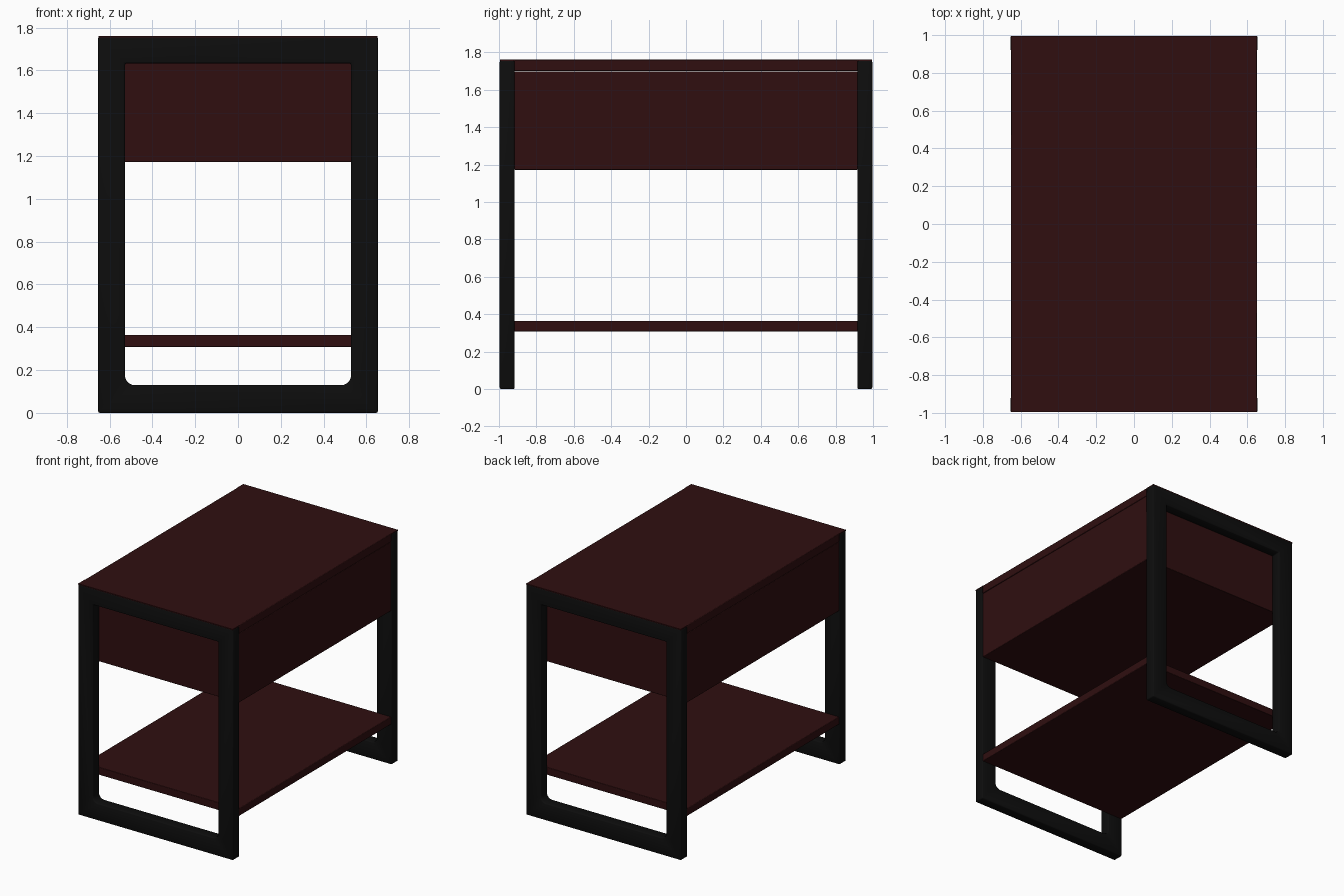
import bpy, bmesh, math

if "Cube" in bpy.data.objects:
    bpy.data.objects.remove(bpy.data.objects["Cube"])


def material(name, rgb):
    m = bpy.data.materials.new(name)
    m.diffuse_color = (*rgb, 1)
    m.use_nodes = True
    m.node_tree.nodes["Principled BSDF"].inputs["Base Color"].default_value = m.diffuse_color
    return m


RED = material("dark red wood", (0.029, 0.0045, 0.005))
BLACK = material("black metal", (0.004, 0.004, 0.004))


def finish(ob, mat, bevel):
    ob.data.materials.append(mat)
    bpy.context.collection.objects.link(ob)
    if bevel:
        b = ob.modifiers.new("soft edges", 'BEVEL')
        b.width, b.segments, b.limit_method = bevel, 2, 'ANGLE'
        b.angle_limit = math.radians(40)
    bpy.ops.object.select_all(action='DESELECT')
    ob.select_set(True)
    bpy.context.view_layer.objects.active = ob
    bpy.ops.object.shade_smooth_by_angle(angle=math.radians(35))


def box(name, lo, hi, mat, bevel=0.0):
    bm = bmesh.new()
    bmesh.ops.create_cube(bm, size=1)
    for v in bm.verts:
        v.co = [(a + b) / 2 + c * (b - a) for a, b, c in zip(lo, hi, v.co)]
    me = bpy.data.meshes.new(name)
    bm.to_mesh(me)
    bm.free()
    finish(bpy.data.objects.new(name, me), mat, bevel)


def frame(name, y):
    # Rectangular end frame; the opening has rounded lower corners
    w, top, iw, ib, it, r = 0.654, 1.757, 0.528, 0.13, 1.633, 0.045
    outer = [(-w, 0), (w, 0), (w, top), (-w, top)]
    arc = [(iw - r + r * math.sin(a), ib + r - r * math.cos(a))
           for a in (math.radians(15 * i) for i in range(7))]
    inner = arc + [(iw, it), (-iw, it)] + [(-x, z) for x, z in reversed(arc)]
    bm = bmesh.new()
    edges = []
    for loop in (outer, inner):
        vs = [bm.verts.new((x, y, z)) for x, z in loop]
        edges += [bm.edges.new((vs[i - 1], vs[i])) for i in range(len(vs))]
    bmesh.ops.triangle_fill(bm, edges=edges, use_beauty=True, normal=(0, -1, 0))
    bmesh.ops.recalc_face_normals(bm, faces=bm.faces)
    me = bpy.data.meshes.new(name)
    bm.to_mesh(me)
    bm.free()
    ob = bpy.data.objects.new(name, me)
    s = ob.modifiers.new("depth", 'SOLIDIFY')
    s.thickness, s.offset = 0.08, 0
    finish(ob, BLACK, 0.008)


# End frames with thin wooden caps on top
for label, s in (("front", -1), ("back", 1)):
    frame(label + "_frame", s * 0.956)
    ys = sorted((s * 0.914, s * 0.994))
    box(label + "_top_cap", (-0.652, ys[0], 1.754), (0.652, ys[1], 1.762), RED)

# Drawer case, top board and lower shelf between the frames
box("drawer_case", (-0.65, -0.918, 1.172), (0.65, 0.918, 1.699), RED, 0.004)
box("top_board", (-0.652, -0.918, 1.70), (0.652, 0.918, 1.762), RED, 0.004)
box("lower_shelf", (-0.65, -0.918, 0.307), (0.65, 0.918, 0.365), RED, 0.004)
